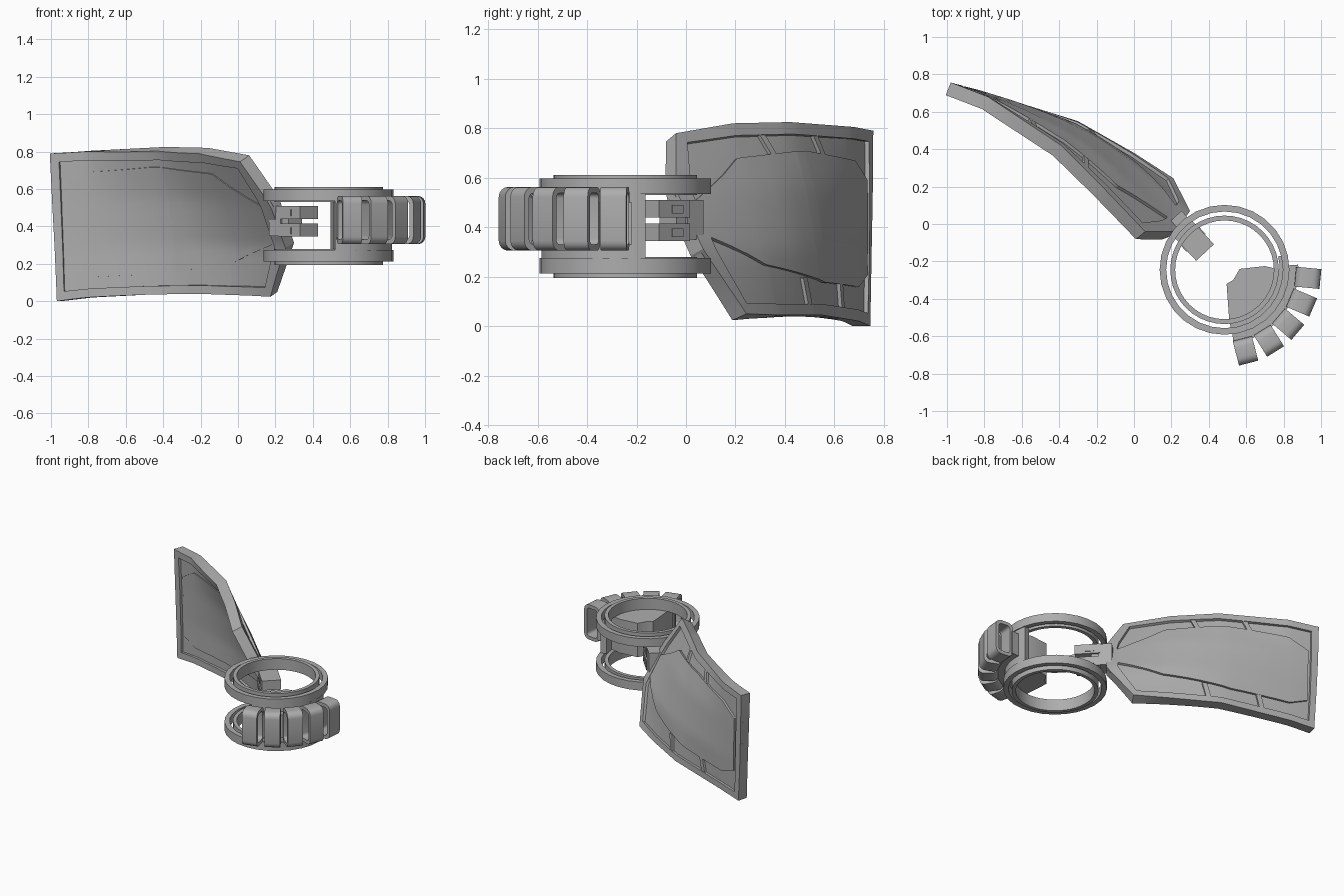
import bpy, bmesh, math
from mathutils import Vector, Matrix

if "Cube" in bpy.data.objects:
    bpy.data.objects.remove(bpy.data.objects["Cube"])

grey = bpy.data.materials.new("mid_grey")
grey.diffuse_color = (0.42, 0.42, 0.42, 1)
grey.use_nodes = True
grey.node_tree.nodes["Principled BSDF"].inputs["Base Color"].default_value = grey.diffuse_color
CX, CY = 0.484, -0.245          # centre of the wrist rings


def finish(name, bm, angle=30):
    bmesh.ops.recalc_face_normals(bm, faces=bm.faces)
    me = bpy.data.meshes.new(name)
    bm.to_mesh(me)
    bm.free()
    me.materials.append(grey)
    ob = bpy.data.objects.new(name, me)
    bpy.context.collection.objects.link(ob)
    bpy.ops.object.select_all(action='DESELECT')
    bpy.context.view_layer.objects.active = ob
    ob.select_set(True)
    bpy.ops.object.shade_smooth_by_angle(angle=math.radians(angle))
    return ob


def arc_band(name, r0, r1, z0, z1, a0=0, a1=360, n=40):
    """Ring, or part of one, with a rectangular section."""
    bm = bmesh.new()
    full = a1 - a0 == 360
    rows = []
    for i in range(n if full else n + 1):
        a = math.radians(a0 + (a1 - a0) * i / n)
        rows.append([bm.verts.new((CX + r * math.cos(a), CY + r * math.sin(a), z))
                     for r, z in ((r0, z0), (r1, z0), (r1, z1), (r0, z1))])
    for i in range(n):
        p, q = rows[i], rows[(i + 1) % len(rows)]
        for k in range(4):
            bm.faces.new((p[k], p[(k + 1) % 4], q[(k + 1) % 4], q[k]))
    if not full:
        bm.faces.new(rows[0])
        bm.faces.new(rows[-1])
    return finish(name, bm)


def prism(name, pts, z0, z1):
    bm = bmesh.new()
    f = bm.faces.new([bm.verts.new((x, y, z0)) for x, y in pts])
    ext = bmesh.ops.extrude_face_region(bm, geom=[f])['geom']
    bmesh.ops.translate(bm, vec=(0, 0, z1 - z0),
                        verts=[g for g in ext if isinstance(g, bmesh.types.BMVert)])
    return finish(name, bm)


# Paired rings, upper and lower
for side, zo, zi in (("upper", (0.535, 0.597), (0.53, 0.612)),
                     ("lower", (0.213, 0.275), (0.195, 0.28))):
    arc_band(side + "_outer_ring", 0.312, 0.347, *zo, n=28)
    arc_band(side + "_inner_ring", 0.264, 0.29, *zi, n=40)

# Core block, the wall joining the rings, and the backing strip of the clips
arc = [(CX + 0.3 * math.cos(math.radians(a)), CY + 0.3 * math.sin(math.radians(a)))
       for a in range(0, -85, -12)]
prism("core_block", [(0.495, -0.32), (0.53, -0.30), (0.565, -0.24), (0.70, -0.225)] + arc
      + [(0.51, -0.53)], 0.28, 0.53)
arc_band("ring_wall", 0.295, 0.34, 0.275, 0.535, -84, 14, 16)
arc_band("clip_backing", 0.335, 0.395, 0.33, 0.50, -83, 4, 16)


# Five rounded hollow clips fanned around the ring
def rounded(r0, r1, z0, z1, rad):
    out = []
    for cx, cz, s in ((r1 - rad, z1 - rad, 0), (r0 + rad, z1 - rad, 90),
                      (r0 + rad, z0 + rad, 180), (r1 - rad, z0 + rad, 270)):
        for k in range(5):
            a = math.radians(s + 22.5 * k)
            out.append((cx + rad * math.cos(a), cz + rad * math.sin(a)))
    return out


for i in range(5):
    bm = bmesh.new()
    loops = []
    for prof in (rounded(0.38, 0.515, 0.305, 0.563, 0.04),
                 rounded(0.402, 0.492, 0.33, 0.538, 0.022)):
        for w in (-0.053, 0.053):
            loops.append([bm.verts.new((r, w, z)) for r, z in prof])
    n = len(loops[0])
    for p, q in ((0, 1), (1, 3), (3, 2), (2, 0)):
        for k in range(n):
            m = (k + 1) % n
            bm.faces.new((loops[p][k], loops[p][m], loops[q][m], loops[q][k]))
    rot = Matrix.Translation((CX, CY, 0)) @ Matrix.Rotation(math.radians(-5.5 - 17.5 * i), 4, 'Z')
    bmesh.ops.transform(bm, matrix=rot, verts=bm.verts)
    finish("clip_%d" % (i + 1), bm)

# Shield surface: four rails, bottom to top, each from the far end to the hinge
KU, KV = (0, 0.15, 0.5, 0.76, 1), (0, 0.35, 0.68, 1)
RAILS = [
    [(-.95, .745, 0), (-.78, .70, .02), (-.30, .55, .045), (0, .38, .045), (.21, .245, .05)],
    [(-.965, .75, .28), (-.775, .71, .29), (-.31, .54, .31), (-.01, .35, .31), (.30, .07, .31)],
    [(-.975, .755, .54), (-.77, .70, .55), (-.335, .495, .57), (-.07, .285, .56), (.22, -.04, .55)],
    [(-.98, .757, .79), (-.78, .68, .805), (-.39, .42, .825), (-.16, .19, .82), (.06, -.04, .78)]]


def lerp_at(knots, vals, t):
    for i in range(len(knots) - 1):
        if t <= knots[i + 1] or i == len(knots) - 2:
            f = (t - knots[i]) / (knots[i + 1] - knots[i])
            return vals[i] * (1 - f) + vals[i + 1] * f


def rail_at(k, u):
    """Straight runs on the border rails, rounded corners on the middle ones."""
    pts = [Vector(p) for p in RAILS[k]]
    w = min(0.14, u, 1 - u) if k in (1, 2) else 0
    return sum((lerp_at(KU, pts, u + w * s / 3) for s in range(-3, 4)), Vector()) / 7


def surf(u, v):
    return lerp_at(KV, [rail_at(k, u) for k in range(4)], v)


def shield_point(u, v, d):
    """Point on the shield moved d outwards along its averaged normal."""
    e = 0.08
    du = surf(min(u + e, 1), v) - surf(max(u - e, 0), v)
    dv = surf(u, min(v + e, 1)) - surf(u, max(v - e, 0))
    nrm = dv.cross(du).normalized()
    if nrm.y < 0:
        nrm = -nrm
    return surf(u, v) + nrm * d


def slab(name, us, lows, highs, d0, d1, nv=12, slant=0):
    """Curved plate between two borders; us, lows and highs are matching lists."""
    cols = sorted(set(list(us) + [us[0] + (us[-1] - us[0]) * i / 16 for i in range(17)]
                      + [k for k in KU if us[0] < k < us[-1]]))
    bm = bmesh.new()
    grids = []
    for d in (d0, d1):
        g = []
        for u in cols:
            a, b = lerp_at(us, lows, u), lerp_at(us, highs, u)
            g.append([bm.verts.new(shield_point(u + slant * j / nv, a + (b - a) * j / nv, d))
                      for j in range(nv + 1)])
        grids.append(g)
        for i in range(len(cols) - 1):
            for j in range(nv):
                bm.faces.new((g[i][j], g[i + 1][j], g[i + 1][j + 1], g[i][j + 1]))
    a, b = grids
    for i in range(len(cols) - 1):
        for j in (0, nv):
            bm.faces.new((a[i][j], a[i + 1][j], b[i + 1][j], b[i][j]))
    for i in (0, -1):
        for j in range(nv):
            bm.faces.new((a[i][j], a[i][j + 1], b[i][j + 1], b[i][j]))
    return finish(name, bm)


slab("shield_core", [0, 1], [0.01, 0.01], [0.99, 0.99], -0.055, -0.018)
# Raised rim
RIM = -0.073
slab("rim_bottom", [0, 1], [0, 0], [0.06, 0.06], RIM, 0, 2)
slab("rim_top", [0, 1], [0.94, 0.94], [1, 1], RIM, 0, 2)
slab("rim_far", [0, 0.035], [0.06, 0.06], [0.94, 0.94], RIM, 0)
slab("rim_hinge", [0.955, 1], [0.06, 0.06], [0.94, 0.94], RIM, 0)
# Raised centre plate outside and a thin matching one inside
PU = [0.05, 0.15, 0.45, 0.78, 0.955]
LO, HI = [.25, .18, .18, .27, .42], [.74, .83, .86, .83, .62]
slab("centre_plate", PU, LO, HI, -0.018, -0.002)
slab("inner_plate", PU, [v - .04 for v in LO], [v + .03 for v in HI], -0.061, -0.054)
# Slanted struts from the plate to the rim
for i, u in enumerate((0.28, 0.55)):
    us = [u, u + 0.025]
    slab("lower_strut_%d" % i, us, [.05, .05], [.2, .2], -0.018, -0.003, 4, 0.02)
    slab("upper_strut_%d" % i, [x + .05 for x in us], [.83, .83], [.95, .95], -0.018, -0.003, 4, 0.03)


# Hinge between shield and rings
def hinge_box(name, s0, s1, half, z0, z1):
    d, o = Vector((0.68, -0.73)), Vector((0.21, 0.03))
    p = Vector((0.73, 0.68))
    prism(name, [o + d * s + p * w for s, w in
                 ((s0, -half), (s1, -half), (s1, half), (s0, half))], z0, z1)


hinge_box("hinge_base", 0.0, 0.09, 0.06, 0.35, 0.51)
hinge_box("hinge_pin_block", 0.08, 0.14, 0.05, 0.37, 0.49)
for nm, z in (("lower", 0.345), ("upper", 0.44)):
    hinge_box(nm + "_hinge_arm", 0.08, 0.25, 0.065, z, z + 0.07)
    hinge_box(nm + "_hinge_cap", 0.12, 0.18, 0.07, z + 0.015, z + 0.05)
